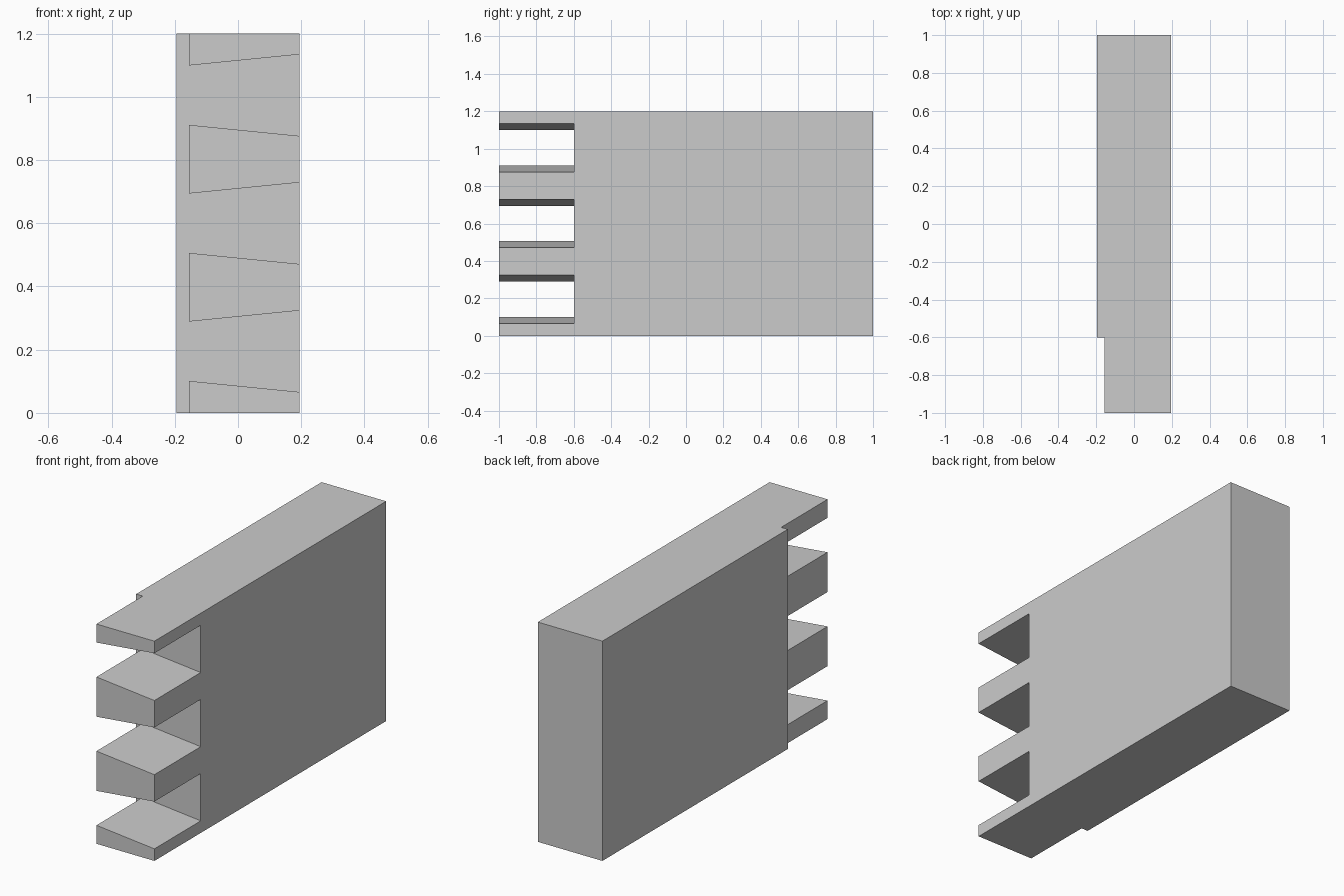
import bpy, bmesh

if "Cube" in bpy.data.objects:
    bpy.data.objects.remove(bpy.data.objects["Cube"])

X, LAP, SHOULDER, H = 0.195, -0.155, -0.6, 1.2
PITCH = 0.405

def half_height(x):
    # tails taper towards +x
    return 0.1085 - 0.1 * (x - LAP)

def prism(name, profile, y0, y1):
    bm = bmesh.new()
    face = bm.faces.new([bm.verts.new((x, y0, z)) for x, z in profile])
    ext = bmesh.ops.extrude_face_region(bm, geom=[face])
    moved = [v for v in ext["geom"] if isinstance(v, bmesh.types.BMVert)]
    bmesh.ops.translate(bm, verts=moved, vec=(0, y1 - y0, 0))
    bmesh.ops.recalc_face_normals(bm, faces=bm.faces)
    mesh = bpy.data.meshes.new(name)
    bm.to_mesh(mesh)
    bm.free()
    obj = bpy.data.objects.new(name, mesh)
    bpy.context.collection.objects.link(obj)
    return obj

# Full board
board = prism("dovetail_board", [(-X, 0), (X, 0), (X, H), (-X, H)], -1, 1)

# Comb-shaped cutter: the lap strip plus three sockets between tails
far = 0.3
comb = [(-far, -0.1), (LAP, -0.1)]
for i in range(3):
    low = H / 2 + (i - 1.5) * PITCH
    high = low + PITCH
    comb += [(LAP, low + half_height(LAP)), (far, low + half_height(far)),
             (far, high - half_height(far)), (LAP, high - half_height(LAP))]
comb += [(LAP, H + 0.1), (-far, H + 0.1)]
cutter = prism("socket_cutter", comb, -1.1, SHOULDER)
cutter.hide_render = True

# Cut the joint, then discard the cutter
mod = board.modifiers.new("joint", 'BOOLEAN')
mod.operation = 'DIFFERENCE'
mod.solver = 'EXACT'
mod.object = cutter
bpy.context.view_layer.objects.active = board
board.select_set(True)
bpy.ops.object.modifier_apply(modifier=mod.name)
bpy.data.objects.remove(cutter, do_unlink=True)
